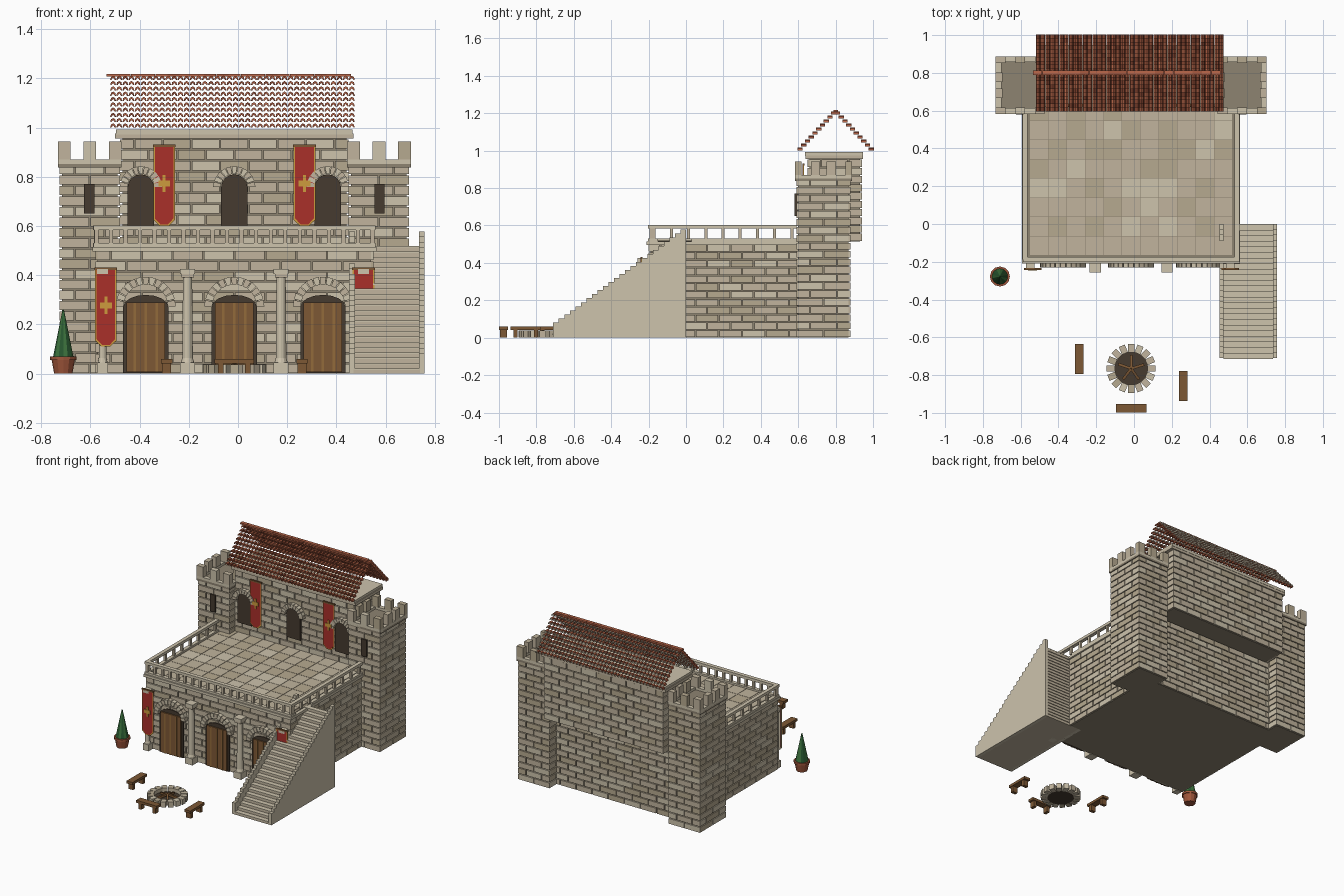
import bpy, bmesh, random
from math import sin, cos, pi
from mathutils import Matrix, Vector

if "Cube" in bpy.data.objects:
    bpy.data.objects.remove(bpy.data.objects["Cube"])
random.seed(4)
PALETTE = dict(stone1=(.80, .76, .67), stone2=(.75, .70, .61), stone3=(.71, .66, .56), mortar=(.55, .51, .44),
               dark=(.28, .24, .20), wood=(.49, .35, .22), plank=(.57, .42, .24), red=(.66, .20, .18),
               gold=(.80, .60, .25), tile1=(.73, .41, .30), tile2=(.66, .36, .26), tile3=(.56, .30, .22),
               green1=(.25, .45, .25), green2=(.17, .34, .20), clay=(.62, .34, .24))
NAMES = list(PALETTE)
MATS = []
for k, c in PALETTE.items():
    m = bpy.data.materials.new(k)
    m.diffuse_color = [v ** 2.2 for v in c] + [1]
    m.use_nodes = True
    m.node_tree.nodes["Principled BSDF"].inputs["Base Color"].default_value = m.diffuse_color
    MATS.append(m)
CX = -0.015   # symmetry line of the building


class Part:
    """Collects primitives into one mesh object."""
    def __init__(self): self.bm = bmesh.new()

    def paint(self, verts, mat):
        i = NAMES.index(mat)
        for f in {f for v in verts for f in v.link_faces}: f.material_index = i

    def box(self, x0, x1, y0, y1, z0, z1, mat, rot=None):
        c = Vector((x0 + x1, y0 + y1, z0 + z1)) / 2
        M = Matrix.Translation(c) @ (rot or Matrix()) @ Matrix.Diagonal((x1 - x0, y1 - y0, z1 - z0, 1))
        self.paint(bmesh.ops.create_cube(self.bm, size=1, matrix=M)['verts'], mat)

    def cone(self, x, y, z0, z1, r0, r1, mat, n=12):
        r = bmesh.ops.create_cone(self.bm, cap_ends=True, segments=n, radius1=r0, radius2=r1, depth=z1 - z0,
                                  matrix=Matrix.Translation((x, y, (z0 + z1) / 2)))
        self.paint(r['verts'], mat)

    def prism(self, pts, y0, y1, mat):
        """Extrude an x-z profile along y."""
        a = [self.bm.verts.new((x, y0, z)) for x, z in pts]
        b = [self.bm.verts.new((x, y1, z)) for x, z in pts]
        n = len(pts)
        fs = [self.bm.faces.new(a), self.bm.faces.new(b[::-1])]
        fs += [self.bm.faces.new((a[i], b[i], b[(i + 1) % n], a[(i + 1) % n])) for i in range(n)]
        bmesh.ops.recalc_face_normals(self.bm, faces=fs)
        self.paint(a, mat)

    def done(self, name):
        me = bpy.data.meshes.new(name)
        self.bm.to_mesh(me)
        self.bm.free()
        used = sorted({p.material_index for p in me.polygons})
        idx = [used.index(p.material_index) for p in me.polygons]
        for u in used: me.materials.append(MATS[u])
        me.polygons.foreach_set('material_index', idx)
        bpy.context.collection.objects.link(bpy.data.objects.new(name, me))


def stone(): return random.choice(('stone1', 'stone2', 'stone2', 'stone3'))


def masonry(name, x0, x1, y0, y1, z0, z1, row=.042, w=.12, t=.01, g=.006):
    """Mortar core with running-bond bricks on all four sides."""
    p = Part()
    p.box(x0 + t, x1 - t, y0 + t, y1 - t, z0, z1, 'mortar')
    rows = round((z1 - z0) / row)
    h = (z1 - z0) / rows
    for r in range(rows):
        za, zb = z0 + r * h + g / 2, z0 + (r + 1) * h - g / 2
        for ax, lo, hi in ((0, x0, x1), (1, y0, y1)):
            n = max(2, round((hi - lo) / w))
            step = (hi - lo) / n
            cuts = [lo + i * step for i in range(n + 1)]
            if r % 2: cuts = [lo] + [c + step / 2 for c in cuts[:-1]] + [hi]
            for a, b in zip(cuts, cuts[1:]):
                a, b = a + (g / 2 if a > lo else 0), b - (g / 2 if b < hi else 0)
                for side in (0, 1):
                    if ax == 0:
                        ya = y1 - t if side else y0
                        p.box(a, b, ya, ya + t, za, zb, stone())
                    else:
                        xa = x1 - t if side else x0
                        p.box(xa, xa + t, a, b, za, zb, stone())
    p.done(name)


def arch(p, x, y, zs, ri, ro, depth, n=11):
    """Ring of wedge stones over an opening."""
    for i in range(n):
        a0, a1 = pi * (i + .06) / n, pi * (i + .94) / n
        p.prism([(x + r * cos(a), zs + r * sin(a)) for r, a in ((ri, a0), (ro, a0), (ro, a1), (ri, a1))],
                y - depth, y + .01, 'stone1' if i % 2 else 'stone2')


def opening(p, x, y, w, z0, zs, rise, out):
    """Dark arched panel."""
    top = [(x + w * cos(pi * i / 8), zs + rise * sin(pi * i / 8)) for i in range(9)]
    p.prism([(x + w, z0)] + top + [(x - w, z0)], y - out, y + .01, 'dark')


# stone masses
masonry('lower_hall', -.58, .55, -.2, .8, 0, .5)
masonry('upper_hall', -.48, .45, .65, .94, .515, .955)
for s, nm in ((-1, 'left'), (1, 'right')):
    xa, xb = sorted((CX + s * .465, CX + s * .71))
    masonry(nm + '_tower', xa, xb, .59, .88, 0, .85)
    # battlements
    p = Part()
    X0, X1, Y0, Y1 = xa - .007, xb + .007, .583, .887
    p.box(X0, X1, Y0, Y1, .838, .852, 'mortar')
    for a in ((X0, X1, Y0, Y0 + .03), (X0, X1, Y1 - .03, Y1), (X0, X0 + .03, Y0, Y1), (X1 - .03, X1, Y0, Y1)):
        p.box(*a, .845, .87, 'stone1')
    for i in range(3):
        x = X0 + (X1 - X0 - .052) * i / 2
        for y in (Y0, Y1 - .035): p.box(x, x + .052, y, y + .035, .87, .943, stone())
    for i in (1, 2):
        y = Y0 + (Y1 - Y0 - .05) * i / 3
        for x in (X0, X1 - .035): p.box(x, x + .035, y, y + .05, .87, .943, stone())
    p.done(nm + '_battlements')
    p = Part()
    x = CX + s * .59
    p.box(x - .021, x + .021, .58, .6, .65, .77, 'dark')
    p.done(nm + '_arrow_slit')

# cornices
p = Part()
p.box(-.5, .47, .64, .945, .955, .975, 'stone2')
p.box(-.495, .465, .635, .947, .972, .992, 'stone1')
p.done('upper_cornice')
p = Part()
p.box(-.592, .562, -.21, .66, .497, .515, 'stone1')
p.done('terrace_cornice')

# terrace paving
p = Part()
p.box(-.57, .54, -.19, .65, .51, .518, 'mortar')
for i in range(11):
    for j in range(8):
        x, y = -.55 + i * .0975, -.165 + j * .102
        p.box(x, x + .095, y, y + .0995, .515, .522, stone())
p.done('terrace_paving')

# balustrade
p = Part()
for z0, z1, d in ((.515, .53, .014), (.583, .602, .014)):
    p.box(-.588, .558, -.188 - d, -.188 + d, z0, z1, 'stone1')
    p.box(-.577 - d + .002, -.577 + d, -.188, .59, z0, z1, 'stone1')
    for a, b in ((-.2, -.15), (.03, .59)) if z0 < .55 else ((-.2, .59),):
        p.box(.547 - d, .547 + d - .002, a, b, z0, z1, 'stone1')
for i in range(20):
    x = -.575 + i * .059
    p.box(x - .008, x + .008, -.196, -.18, .528, .585, 'stone2')
for i in range(9):
    y = -.17 + i * .092
    for x in (-.577, .547): p.box(x - .008, x + .008, y - .008, y + .008, .528, .585, 'stone2')
p.done('balustrade')

# staircase with stepped side walls
p = Part()
N = 24
for i in range(N):
    y, z = -.71 + i * .71 / N, (i + 1) * .518 / N
    p.box(.47, .74, y, 0, z - .518 / N if i else 0, z - .004, 'stone2')
    p.box(.475, .735, y - .004, y + .03, z - .006, z, 'stone1')
    for x in (.452, .735): p.box(x, x + .023, y, y + .71 / N, 0, z + .06, 'stone1')
p.done('staircase')

# doors and windows
for i, x in enumerate((CX - .36, CX, CX + .36)):
    p = Part()
    opening(p, x, -.2, .092, .003, .27, .05, .008)
    p.box(x - .078, x + .078, -.216, -.2, .006, .29, 'wood')
    for k in (-1, 0, 1): p.box(x + k * .044 - .005, x + k * .044 + .005, -.219, -.21, .006, .288, 'plank')
    arch(p, x, -.2, .272, .09, .122, .03, 13)
    p.done('door_%d' % (i + 1))
    p = Part()
    x = CX + (i - 1) * .38
    opening(p, x, .65, .054, .595, .755, .055, .012)
    arch(p, x, .65, .757, .055, .086, .03)
    p.done('window_%d' % (i + 1))

# front columns
for i, x in enumerate((-.55, -.205, .175, .51)):
    p = Part()
    s, y = (.03, -.228) if i in (1, 2) else (.022, -.222)
    p.box(x - s, x + s, y - s, -.195, 0, .045, 'stone1')
    p.cone(x, y, .045, .065, s * .9, s * .7, 'stone1')
    p.cone(x, y, .06, .40, s * .72, s * .62, 'stone1')
    p.box(x - s * .85, x + s * .85, y - s * .85, -.195, .39, .408, 'stone2')
    p.box(x - s, x + s, y - s, -.195, .405, .425, 'stone1')
    p.done('column_%d' % (i + 1))

# banners
for i, (x, y, z0, z1) in enumerate(((-.3, .628, .6, .925), (.27, .628, .6, .925),
                                    (-.537, -.238, .11, .425), (.51, -.238, .11, .425))):
    p = Part()
    shape = lambda w, d: [(x - w, z1), (x - w, z0 + .025 + d), (x - w * .4, z0 + d), (x + w * .4, z0 + d),
                          (x + w, z0 + .025 + d), (x + w, z1)]
    p.prism(shape(.044, 0), y - .002, y + .002, 'gold')
    p.prism(shape(.038, .006), y - .004, y + .003, 'red')
    p.box(x - .046, x + .046, y - .006, y + .006, z1 - .004, z1 + .006, 'wood')
    zc = (z0 + z1) / 2 + .01
    p.box(x - .006, x + .006, y - .009, y, zc - .035, zc + .035, 'gold')
    p.box(x - .024, x + .024, y - .009, y, zc - .012, zc + .012, 'gold')
    p.done('banner_%d' % (i + 1))

# roof: rows of half-round tiles stepping up to the ridge
p = Part()
ROWS, COLS = 10, 40
wt = .995 / COLS
for r in range(ROWS):
    for side in (-1, 1):
        yc, z = .8 + side * (.19 - r * .02), 1.0 + r * .0215
        for c in range(COLS):
            x = -.52 + (c + .5) * wt
            prof = [(x + k * wt * .48, z + h) for k, h in
                    ((-1, 0), (-.7, .012), (0, .017), (.7, .012), (1, 0), (.6, 0), (0, .009), (-.6, 0))]
            p.prism(prof, yc - .014, yc + .014, random.choice(('tile1', 'tile1', 'tile2', 'tile2', 'tile3')))
p.done('roof_tiles')
p = Part()
for i in range(20):
    x = -.535 + i * .0497
    p.box(x, x + .049, .788, .812, 1.207, 1.218, random.choice(('tile1', 'tile2')))
p.done('ridge_tiles')

# fire pit
p = Part()
fx, fy = -.015, -.765
for i in range(16):
    a = 2 * pi * i / 16
    x, y = fx + .108 * cos(a), fy + .108 * sin(a)
    p.box(x - .022, x + .022, y - .017, y + .017, 0, .038, stone(), Matrix.Rotation(a, 4, 'Z'))
p.cone(fx, fy, 0, .012, .088, .088, 'dark', 20)
for i in range(5):
    a = 2 * pi * i / 5 + .3
    x, y = fx + .035 * cos(a), fy + .035 * sin(a)
    p.box(x - .036, x + .036, y - .007, y + .007, .018, .032, 'wood',
          Matrix.Rotation(a, 4, 'Z') @ Matrix.Rotation(.25, 4, 'Y'))
p.done('fire_pit')

# benches
for i, (x, y, hx, hy) in enumerate(((-.29, -.715, .023, .08), (.26, -.857, .023, .08), (-.015, -.976, .08, .023))):
    p = Part()
    p.box(x - hx, x + hx, y - hy, y + hy, .042, .06, 'wood')
    for s in (-1, 1):
        lx, ly = (x, y + s * .055) if hy > hx else (x + s * .055, y)
        a, b = (.018, .011) if hy > hx else (.011, .018)
        p.box(lx - a, lx + a, ly - b, ly + b, 0, .043, 'wood')
    p.done('bench_%d' % (i + 1))

# potted shrub
p = Part()
p.cone(-.71, -.278, 0, .06, .037, .048, 'clay')
p.cone(-.71, -.278, .055, .07, .053, .053, 'clay')
p.done('plant_pot')
p = Part()
p.cone(-.71, -.278, .07, .26, .042, .003, 'green1', 14)
for i, f in enumerate(p.bm.faces):
    if i % 2: f.material_index = NAMES.index('green2')
p.done('shrub')
